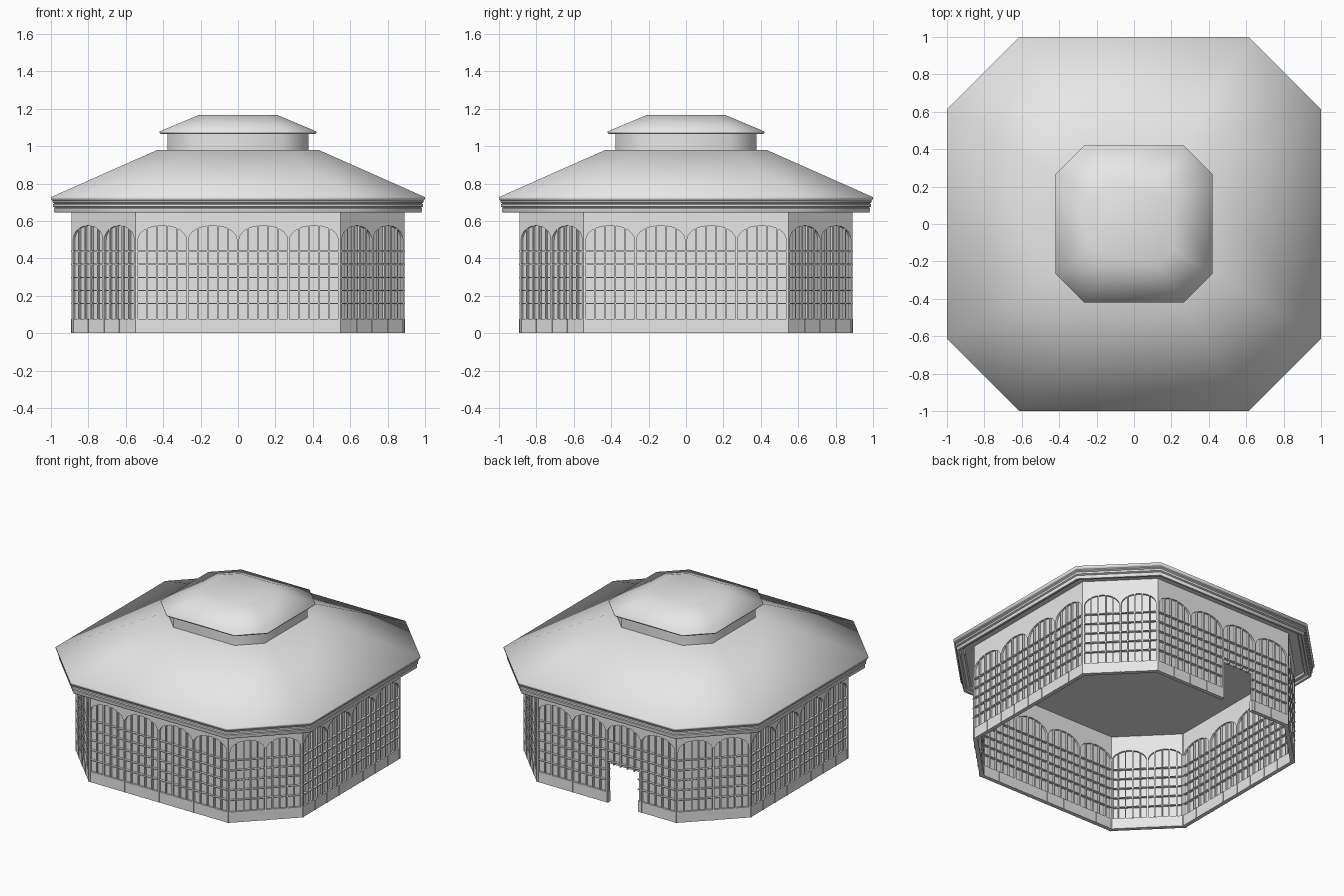
import bpy, bmesh, math
from mathutils import Matrix

cube = bpy.data.objects.get("Cube")
if cube:
    bpy.data.objects.remove(cube, do_unlink=True)

grey = bpy.data.materials.new("pale_grey")
grey.use_nodes = True
grey.diffuse_color = (0.8, 0.8, 0.8, 1)
grey.node_tree.nodes["Principled BSDF"].inputs["Base Color"].default_value = (0.8, 0.8, 0.8, 1)

HALF, CORNER = 0.875, 0.541       # wall plan: half width and chamfer start
BASE, SPRING, RISE, TOP = 0.075, 0.5, 0.075, 0.682
DOOR = (0.01, 0.245, 0.275)       # doorway in the back wall: left, right, height


def finish(name, bm, smooth=0):
    bmesh.ops.recalc_face_normals(bm, faces=bm.faces)
    mesh = bpy.data.meshes.new(name)
    bm.to_mesh(mesh)
    bm.free()
    mesh.materials.append(grey)
    obj = bpy.data.objects.new(name, mesh)
    bpy.context.collection.objects.link(obj)
    if smooth:
        bpy.ops.object.select_all(action='DESELECT')
        obj.select_set(True)
        bpy.context.view_layer.objects.active = obj
        bpy.ops.object.shade_smooth_by_angle(angle=math.radians(smooth))


def loft(name, profile, ratio, smooth):
    """Chamfered-square rings (half width, height) joined in order and capped."""
    bm = bmesh.new()
    rings = []
    for h, z in profile:
        c = h * ratio
        plan = [(h, -c), (h, c), (c, h), (-c, h), (-h, c), (-h, -c), (-c, -h), (c, -h)]
        rings.append([bm.verts.new((x, y, z)) for x, y in plan])
    for low, high in zip(rings, rings[1:]):
        for i in range(8):
            j = (i + 1) % 8
            bm.faces.new((low[i], low[j], high[j], high[i]))
    bm.faces.new(rings[0])
    bm.faces.new(rings[-1])
    finish(name, bm, smooth)


def prism(bm, frame, outline, depth):
    """Extrude an outline of (along, height) points through the wall plane."""
    front = [bm.verts.new(frame @ Matrix.Translation((u, -depth, z)).translation) for u, z in outline]
    back = [bm.verts.new(frame @ Matrix.Translation((u, depth, z)).translation) for u, z in outline]
    bm.faces.new(front)
    bm.faces.new(back[::-1])
    for i in range(len(outline)):
        j = (i + 1) % len(outline)
        bm.faces.new((front[i], front[j], back[j], back[i]))


def box(bm, frame, u0, u1, z0, z1, depth, door):
    """Rectangular bar; on the door wall it is cut around the opening."""
    d0, d1, dz = DOOR
    pieces = [(u0, u1, z0, z1)]
    if door and u0 < d1 and u1 > d0 and z0 < dz:
        pieces = [(u0, min(u1, d0), z0, z1), (max(u0, d1), u1, z0, z1),
                  (max(u0, d0), min(u1, d1), max(z0, dz), z1)]
    for a, b, c, d in pieces:
        if b - a > 0.001 and d - c > 0.001:
            prism(bm, frame, [(a, c), (b, c), (b, d), (a, d)], depth)


# Eight walls: glazing, plinth, posts, grid bars and arched frieze
names = ["glazing", "plinth", "plinth_strips", "posts", "mullions", "crossbars", "arched_frieze"]
parts = {n: bmesh.new() for n in names}
for side in range(8):
    straight = side % 2 == 0
    width = 2 * CORNER if straight else (HALF - CORNER) * math.sqrt(2)
    dist = HALF if straight else (HALF + CORNER) / math.sqrt(2)
    bays = 4 if straight else 2
    frame = Matrix.Rotation(side * math.pi / 4, 4, 'Z') @ Matrix.Translation((0, -dist, 0))
    door = side == 4
    w = width / 2
    bay = width / bays
    box(parts["glazing"], frame, -w, w, BASE, 0.6, 0.001, door)
    box(parts["plinth"], frame, -w, w, 0, BASE, 0.014, door)
    for k in range(5):
        z = 0.158 + k * 0.07
        box(parts["crossbars"], frame, -w, w, z - 0.003, z + 0.003, 0.018, door)
    for b in range(bays + 1):
        u = -w + b * bay
        top = SPRING + 0.01 if 0 < b < bays else TOP
        box(parts["posts"], frame, u - 0.006, u + 0.006, 0, top, 0.0165, door)
    for b in range(bays):
        u = -w + b * bay
        x = u + bay / 2
        box(parts["plinth_strips"], frame, x - 0.003, x + 0.003, 0, BASE, 0.018, door)
        for m in range(1, 5):
            x = u + bay * m / 5
            arch = SPRING + RISE * math.sqrt(1 - (2 * m / 5 - 1) ** 2)
            box(parts["mullions"], frame, x - 0.004, x + 0.004, BASE, arch, 0.0155, door)
        curve = [(u + bay / 2 + (bay / 2 - 0.006) * math.cos(t), SPRING + RISE * math.sin(t))
                 for t in (math.pi * i / 16 for i in range(17))]
        prism(parts["arched_frieze"], frame,
              [(u, TOP), (u, SPRING - 0.015)] + curve[::-1] + [(u + bay, SPRING - 0.015), (u + bay, TOP)], 0.015)
for name, bm in parts.items():
    finish(name, bm)

# Stepped cornice under the eaves, with a recessed ceiling inside it
loft("cornice", [(0.94, 0.68), (0.945, 0.662), (0.962, 0.66), (0.967, 0.645), (0.98, 0.645), (0.983, 0.65),
                 (0.983, 0.667), (0.977, 0.671), (0.988, 0.676), (0.988, 0.689), (0.982, 0.693),
                 (0.992, 0.699), (0.992, 0.706)], 0.613, 50)
# Main roof, lantern drum and lantern cap
loft("main_roof", [(0.99, 0.704), (1.0, 0.718), (1.0, 0.727), (0.43, 0.98)], 0.613, 180)
loft("lantern_drum", [(0.378, 0.97), (0.378, 1.07)], 0.635, 50)
loft("lantern_cap", [(0.412, 1.064), (0.42, 1.072), (0.42, 1.078), (0.21, 1.166)], 0.635, 180)
